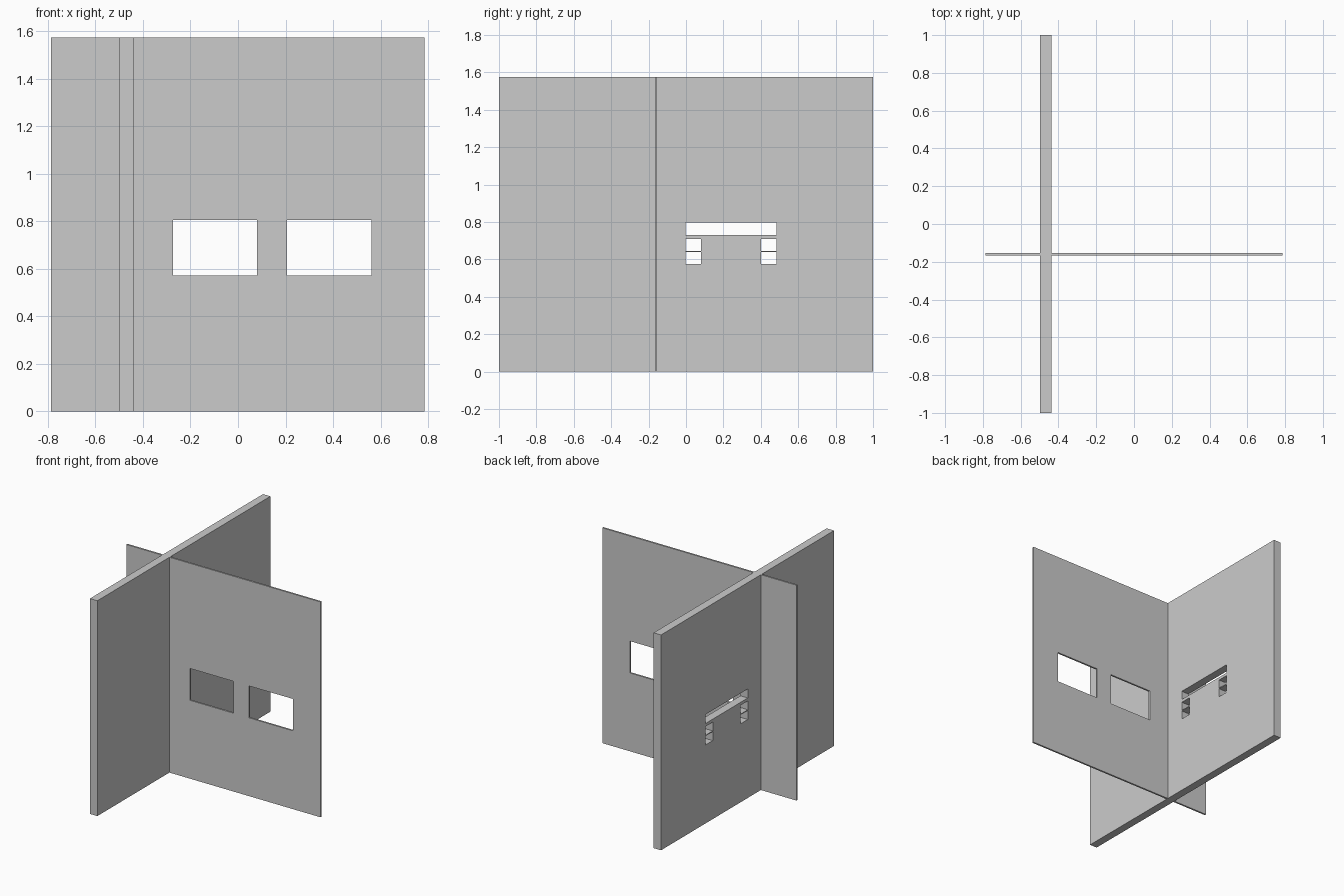
import bpy, bmesh
from mathutils import Vector

if "Cube" in bpy.data.objects:
    bpy.data.objects.remove(bpy.data.objects["Cube"])


def panel(name, axis, u_range, z_range, depth_range, holes):
    """Upright slab with rectangular openings; axis is the thickness direction."""
    us = sorted({*u_range, *(v for h in holes for v in h[:2])})
    zs = sorted({*z_range, *(v for h in holes for v in h[2:])})
    d0, d1 = depth_range

    def point(u, z):
        return Vector((d0, u, z)) if axis == 'x' else Vector((u, d0, z))

    bm = bmesh.new()
    grid = {(u, z): bm.verts.new(point(u, z)) for u in us for z in zs}
    for u0, u1 in zip(us, us[1:]):
        for z0, z1 in zip(zs, zs[1:]):
            cu, cz = (u0 + u1) / 2, (z0 + z1) / 2
            if not any(a < cu < b and c < cz < d for a, b, c, d in holes):
                bm.faces.new([grid[k] for k in ((u0, z0), (u1, z0), (u1, z1), (u0, z1))])
    bmesh.ops.delete(bm, geom=[v for v in bm.verts if not v.link_faces], context='VERTS')

    # Thicken the flat sheet into a slab
    ext = bmesh.ops.extrude_face_region(bm, geom=bm.faces[:], use_keep_orig=True)
    shift = Vector((d1 - d0, 0, 0)) if axis == 'x' else Vector((0, d1 - d0, 0))
    moved = [g for g in ext['geom'] if isinstance(g, bmesh.types.BMVert)]
    bmesh.ops.translate(bm, vec=shift, verts=moved)
    bmesh.ops.recalc_face_normals(bm, faces=bm.faces[:])
    mesh = bpy.data.meshes.new(name)
    bm.to_mesh(mesh)
    bm.free()
    obj = bpy.data.objects.new(name, mesh)
    bpy.context.collection.objects.link(obj)
    return obj


HEIGHT = (0.0, 1.575)

# Thin wall with two large windows
panel("thin_wall", 'y', (-0.787, 0.785), HEIGHT, (-0.167, -0.154),
      [(-0.273, 0.079, 0.573, 0.806), (0.206, 0.562, 0.573, 0.806)])

# Thick wall with a long slot above two stacked pairs of small openings
slots = [(-0.003, 0.484, 0.731, 0.797)]
for y0, y1 in ((-0.003, 0.079), (0.402, 0.484)):
    for z0, z1 in ((0.574, 0.639), (0.645, 0.709)):
        slots.append((y0, y1, z0, z1))
panel("thick_wall", 'x', (-1.0, 1.0), HEIGHT, (-0.498, -0.438), slots)
